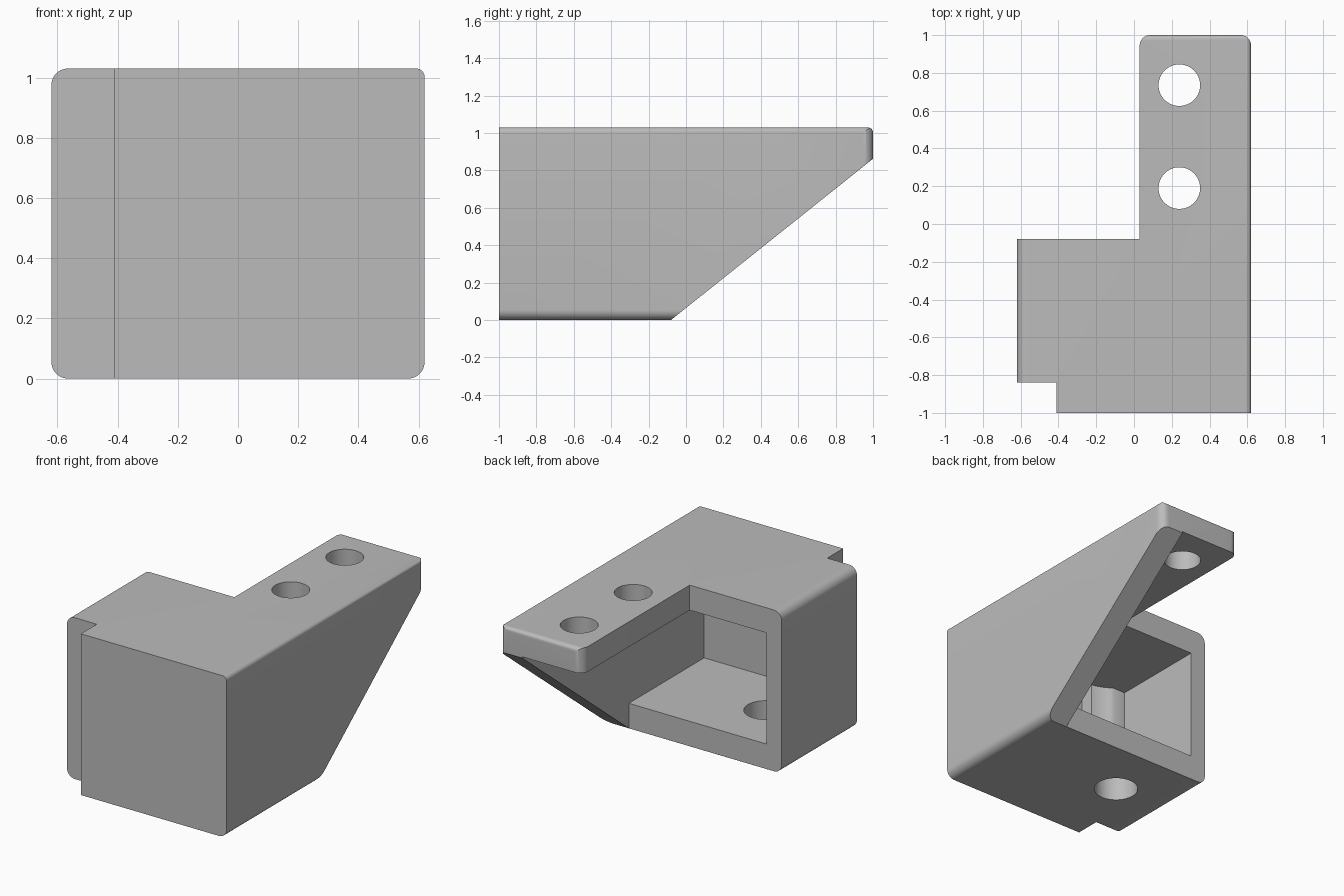
import bpy, bmesh, math
from mathutils import Vector

cube = bpy.data.objects.get("Cube")
if cube:
    bpy.data.objects.remove(cube, do_unlink=True)

grey = bpy.data.materials.new("plain grey")
grey.use_nodes = True
colour = (0.5, 0.5, 0.5, 1)
grey.diffuse_color = colour
grey.node_tree.nodes["Principled BSDF"].inputs["Base Color"].default_value = colour


def rounded(points, steps=10):
    """Outline from (u, v, radius) corners, each corner rounded by its radius."""
    out = []
    for i, (u, v, r) in enumerate(points):
        p = Vector((u, v))
        if not r:
            out.append(p)
            continue
        a = (Vector(points[i - 1][:2]) - p).normalized()
        b = (Vector(points[(i + 1) % len(points)][:2]) - p).normalized()
        half = a.angle(b) / 2
        centre = p + (a + b).normalized() * r / math.sin(half)
        start = p + a * r / math.tan(half) - centre
        end = p + b * r / math.tan(half) - centre
        sweep = start.angle_signed(end)
        for k in range(steps + 1):
            t = -sweep * k / steps
            out.append(centre + Vector((start.x * math.cos(t) - start.y * math.sin(t),
                                        start.x * math.sin(t) + start.y * math.cos(t))))
    return out


def prism(name, outline, axis, low, high):
    """Extrude a 2D outline along the given axis."""
    place = {"x": lambda p, d: (d, p[0], p[1]),
             "y": lambda p, d: (p[0], d, p[1]),
             "z": lambda p, d: (p[0], p[1], d)}[axis]
    bm = bmesh.new()
    face = bm.faces.new([bm.verts.new(place(p, low)) for p in outline])
    grown = bmesh.ops.extrude_face_region(bm, geom=[face])["geom"]
    shift = Vector(place((0, 0), high - low))
    bmesh.ops.translate(bm, vec=shift, verts=[g for g in grown if isinstance(g, bmesh.types.BMVert)])
    bmesh.ops.recalc_face_normals(bm, faces=bm.faces)
    mesh = bpy.data.meshes.new(name)
    bm.to_mesh(mesh)
    bm.free()
    mesh.materials.append(grey)
    obj = bpy.data.objects.new(name, mesh)
    bpy.context.collection.objects.link(obj)
    return obj


def circle(x, y, r, n=64):
    return [(x + r * math.cos(math.tau * k / n), y + r * math.sin(math.tau * k / n)) for k in range(n)]


def rectangle(x0, x1, y0, y1):
    return [(x0, y0), (x1, y0), (x1, y1), (x0, y1)]


W, H = 0.62, 1.03
FLOOR, CEILING, BACK, INNER = 0.16, 0.87, -0.08, 0.46

# Body: front outline with rounded long edges
body = prism("bracket_body", rounded([(-W, 0, 0.055), (W, 0, 0.055), (W, H, 0.028), (-W, H, 0.055)]),
             "y", -1, 1)

# Side outline with the sloping gusset, and plan outline with tab and notch
side = prism("side_outline", rounded([(-1.1, -0.1, 0), (-0.206, -0.1, 0), (1, 0.862, 0),
                                      (1, H, 0.028), (-1.1, H, 0)]), "x", -0.8, 0.8)
plan = prism("plan_outline", rounded([(-0.41, -1.1, 0), (0.8, -1.1, 0), (0.8, 0.5, 0), (W, 0.5, 0),
                                      (W, 1, 0.055), (0.03, 1, 0.055), (0.03, BACK, 0),
                                      (-0.8, BACK, 0), (-0.8, -0.84, 0), (-0.41, -0.84, 0)]),
             "z", -0.2, 1.2)

# Hollow, with a scooped corner post that gives room around the floor hole
hole_x, hole_y, scoop = -0.245, -0.46, 0.30
arc = []
for k in range(9):
    x = -0.43 + 0.13 * k / 8
    arc.append((x, hole_y - math.sqrt(scoop ** 2 - (x - hole_x) ** 2)))
hollow = prism("hollow", [(-0.514, BACK + 0.1), (-0.514, -0.70), (-0.43, -0.70)] + arc[1:]
               + [(-0.30, -0.84), (INNER, -0.84), (INNER, BACK + 0.1)], "z", FLOOR, CEILING)
undercut = prism("undercut", rectangle(-0.8, INNER, BACK, 1.2), "z", -0.2, CEILING)

# Screw holes
cutters = [(side, "INTERSECT"), (plan, "INTERSECT"), (hollow, "DIFFERENCE"), (undercut, "DIFFERENCE"),
           (prism("floor_hole", circle(hole_x, hole_y, 0.13), "z", -0.1, 0.3), "DIFFERENCE")]
for y in (0.19, 0.735):
    cutters.append((prism("tab_hole", circle(0.24, y, 0.11), "z", 0.7, 1.2), "DIFFERENCE"))

bpy.context.view_layer.objects.active = body
body.select_set(True)
for cutter, operation in cutters:
    mod = body.modifiers.new(cutter.name, "BOOLEAN")
    mod.operation = operation
    mod.solver = "EXACT"
    mod.object = cutter
    bpy.ops.object.modifier_apply(modifier=mod.name)
    bpy.data.objects.remove(cutter, do_unlink=True)

bpy.ops.object.shade_smooth_by_angle(angle=math.radians(30))
